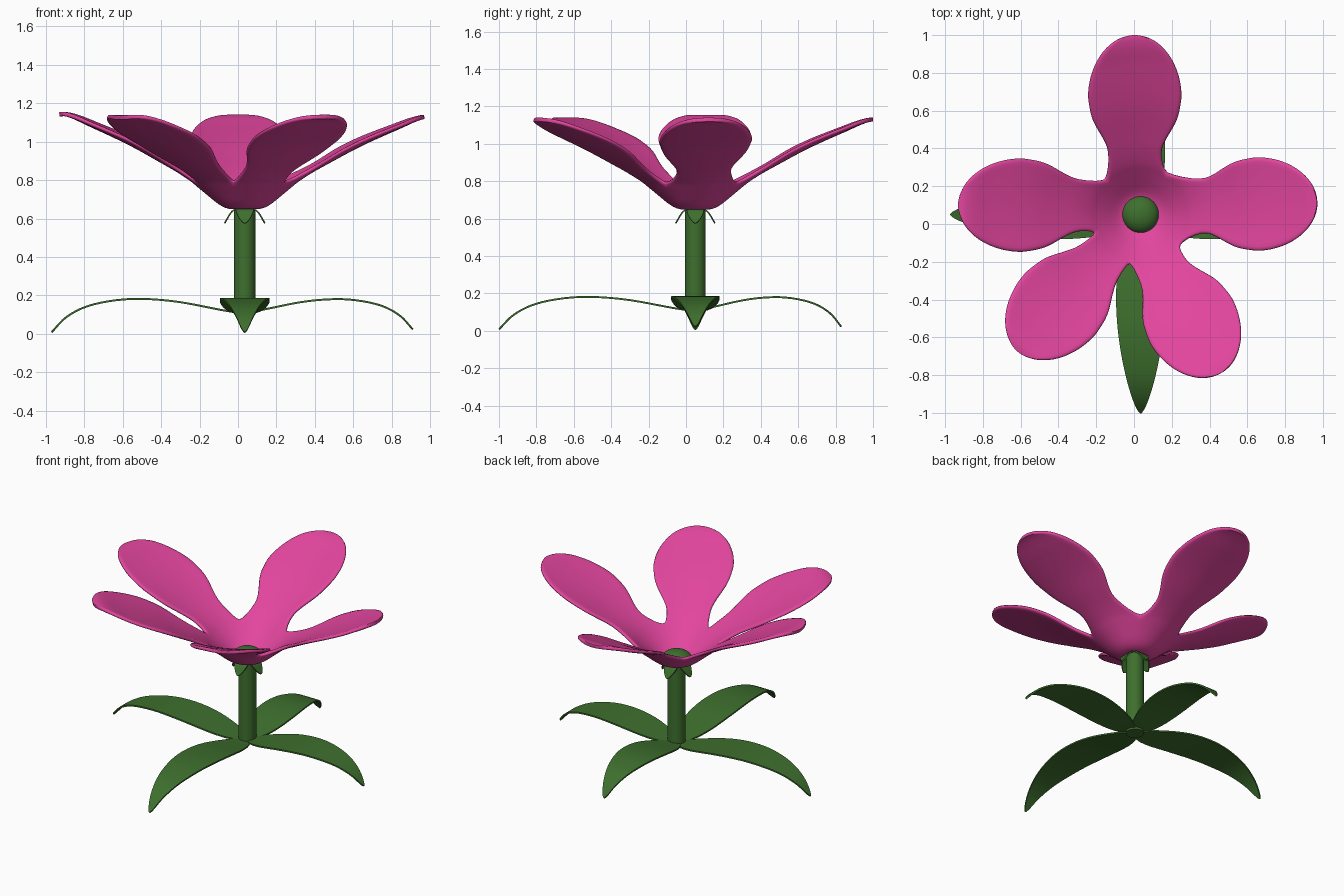
import bpy, bmesh
from math import sin, cos, pi, radians, sqrt
from mathutils import Vector

CENTRE = Vector((0.035, 0.05))

cube = bpy.data.objects.get("Cube")
if cube:
    bpy.data.objects.remove(cube, do_unlink=True)


def material(name, rgb):
    mat = bpy.data.materials.new(name)
    mat.use_nodes = True
    colour = (*rgb, 1)
    mat.diffuse_color = colour
    bsdf = next(n for n in mat.node_tree.nodes if n.type == 'BSDF_PRINCIPLED')
    bsdf.inputs["Base Color"].default_value = colour
    return mat


PINK = material("petal pink", (0.76, 0.06, 0.34))
GREEN = material("leaf green", (0.048, 0.16, 0.027))


def curve(points, x):
    """Smooth interpolation through (x, y) control points."""
    n = len(points)

    def slope(i):
        a, b = points[max(i - 1, 0)], points[min(i + 1, n - 1)]
        return (b[1] - a[1]) / (b[0] - a[0])

    x = min(max(x, points[0][0]), points[-1][0])
    i = next(k for k in range(n - 1) if x <= points[k + 1][0])
    (x0, y0), (x1, y1) = points[i], points[i + 1]
    d = x1 - x0
    t = (x - x0) / d
    s = t * t * (3 - 2 * t)
    return (y0 + (y1 - y0) * s
            + d * t * (1 - t) * ((1 - t) * slope(i) - t * slope(i + 1)))


def sheet(name, grids, mat, thickness=0, subdivide=False):
    """Mesh from grids of points, welded, with optional thickness."""
    bm = bmesh.new()
    for rows in grids:
        vs = [[bm.verts.new(p) for p in row] for row in rows]
        for a, b in zip(vs, vs[1:]):
            for j in range(len(a) - 1):
                bm.faces.new((a[j], b[j], b[j + 1], a[j + 1]))
    bmesh.ops.remove_doubles(bm, verts=bm.verts, dist=0.0005)
    bmesh.ops.recalc_face_normals(bm, faces=bm.faces)
    mesh = bpy.data.meshes.new(name)
    bm.to_mesh(mesh)
    bm.free()
    mesh.materials.append(mat)
    obj = bpy.data.objects.new(name, mesh)
    bpy.context.collection.objects.link(obj)
    bpy.ops.object.select_all(action='DESELECT')
    obj.select_set(True)
    bpy.context.view_layer.objects.active = obj
    if thickness:
        mod = obj.modifiers.new("thickness", 'SOLIDIFY')
        mod.thickness, mod.offset = thickness, 0
        bpy.ops.object.modifier_apply(modifier=mod.name)
    if subdivide:
        obj.modifiers.new("rounding", 'SUBSURF').levels = 1
        obj.modifiers["rounding"].render_levels = 1
        bpy.ops.object.shade_smooth()
    else:
        bpy.ops.object.shade_smooth_by_angle(angle=radians(40))
    return obj


# Flower: five petals growing out of one shared cup
CUP = [(0, 0.66), (0.1, 0.665), (0.2, 0.74), (0.3, 0.82), (0.45, 0.905),
       (0.6, 0.985), (0.8, 1.075), (0.93, 1.128), (1, 1.12)]
WIDTH = [(0, 0.13), (0.08, 0.125), (0.2, 0.165), (0.35, 0.225), (0.52, 0.25)]
NECK = 0.26
COLS = 12
# notch angle before, notch angle after, tip, lift
PETALS = [(-38, 58, (0.97, 0.115), 0), (58, 136, (0.005, 1.0), 0),
          (136, 202, (-0.93, 0.1), 0.015), (202, 257, (-0.62, -0.67), 0),
          (257, 322, (0.46, -0.79), 0)]


def half_width(u):
    if u <= 0.52:
        return curve(WIDTH, u)
    return 0.25 * sqrt(max(0, 1 - ((u - 0.52) / 0.48) ** 2))


def on_cup(p, lift=0):
    return (p.x, p.y, curve(CUP, (p - CENTRE).length) + lift)


def arc_point(radius, a, b, k):
    ang = radians(a + (b - a) * k)
    return CENTRE + radius * Vector((cos(ang), sin(ang)))


def petal(a, b, tip, lift):
    steps = [j / COLS for j in range(COLS + 1)]
    rows = [[on_cup(arc_point(NECK * i / 8, a, b, k)) for k in steps]
            for i in range(1, 9)]
    base, tip = arc_point(NECK, a, b, 0.5), Vector(tip)
    axis = (tip - base).normalized()
    side = Vector((-axis.y, axis.x))
    count = 26
    for i in range(1, count + 1):
        u = sin(pi / 2 * i / count)
        blend = min(u / 0.14, 1)
        blend *= blend * (3 - 2 * blend)
        row = []
        for k in steps:
            flat = base.lerp(tip, u) + side * half_width(u) * (2 * k - 1)
            p = arc_point(NECK, a, b, k).lerp(flat, blend)
            row.append(on_cup(p, lift * u))
        rows.append(row)
    return rows


sheet("petals", [petal(*p) for p in PETALS], PINK, 0.022, True)


# Stem with the domed flower centre, turned from one profile
def lathe(name, profile, mat, sides=32):
    rows = [[(CENTRE.x + r * cos(2 * pi * j / sides),
              CENTRE.y + r * sin(2 * pi * j / sides), z)
             for j in range(sides + 1)] for r, z in profile]
    return sheet(name, [rows], mat)


lathe("stem", [(0, 0.1), (0.055, 0.1), (0.055, 0.66), (0, 0.66)], GREEN)
dome = [(0.098 * cos(a), 0.665 + 0.065 * sin(a))
        for a in [pi / 2 * i / 10 for i in range(11)]]
lathe("flower_centre", [(0, 0.665)] + dome, GREEN)


# Blades: thin pointed strips that arch outward and droop at the tip
def blade(name, angle, start, length, width, heights, thickness):
    out = Vector((cos(radians(angle)), sin(radians(angle))))
    side = Vector((-out.y, out.x))
    count = 28
    rows = []
    for i in range(count + 1):
        t = sin(pi / 2 * i / count)
        w = width * max(0, sin(pi * t ** 0.8)) ** 0.65
        rows.append([])
        for k in (-1, -0.5, 0, 0.5, 1):
            p = CENTRE + out * (start + length * t) + side * w * k
            rows[-1].append((p.x, p.y, curve(heights, t)))
    sheet(name, [rows], GREEN, thickness)


LEAF = [(0, 0.105), (0.1, 0.12), (0.35, 0.167), (0.55, 0.182),
        (0.7, 0.17), (0.83, 0.138), (0.93, 0.082), (1, 0.008)]
LOW_LEAF = [(t, z * 0.91 + 0.015) for t, z in LEAF]
SEPAL = [(0, 0.655), (0.5, 0.635), (1, 0.575)]

for side_name, angle, length in (("left", 0, 0.875), ("back", 90, 0.78),
                                 ("right", 180, 1.005), ("front", 270, 1.05)):
    blade(side_name + "_leaf", angle, 0, length, 0.13,
          LEAF if length > 1 else LOW_LEAF, 0.01)
    blade(side_name + "_sepal", angle, 0.03, 0.075, 0.045, SEPAL, 0.008)
